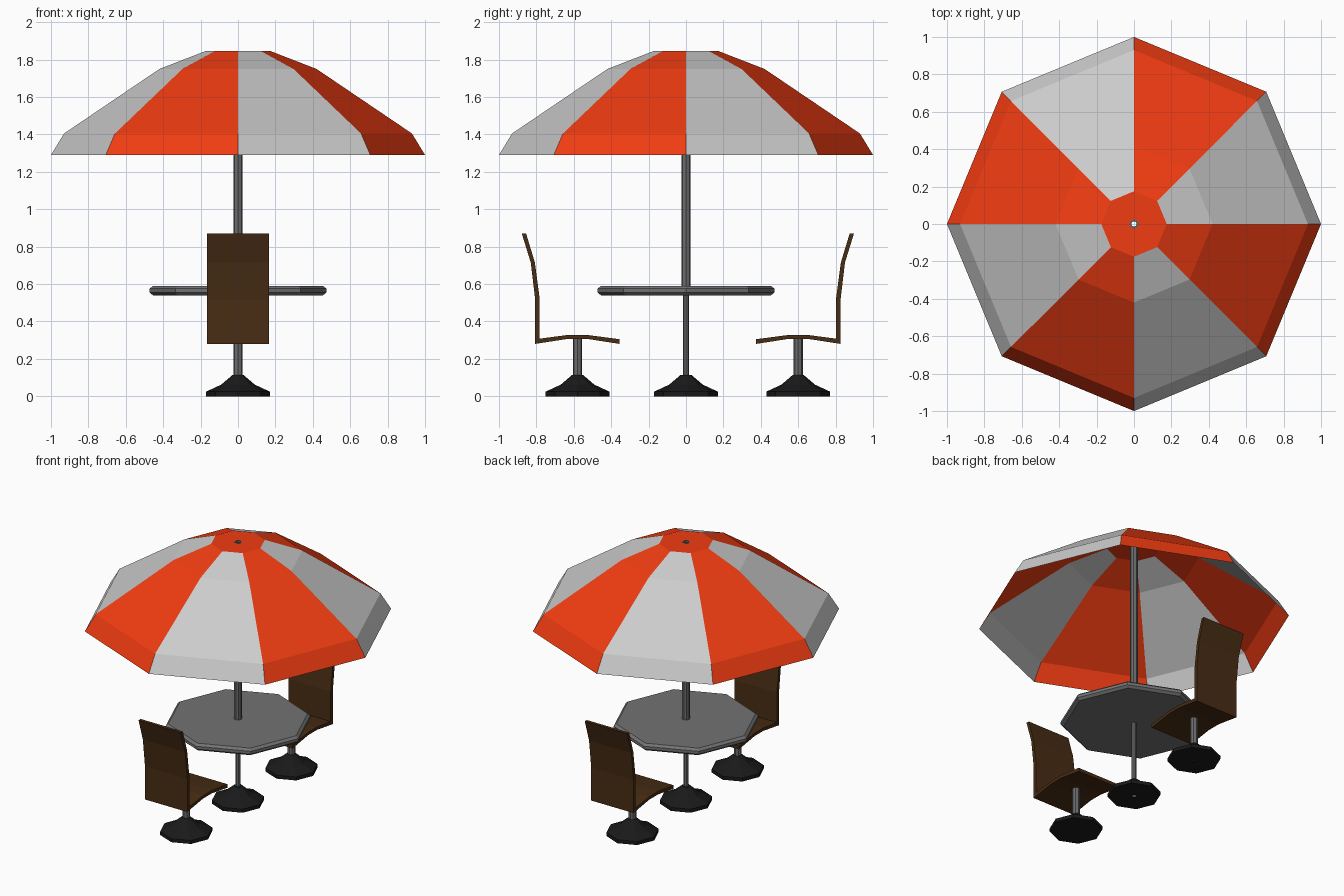
import bpy, bmesh
from math import cos, sin, pi

if "Cube" in bpy.data.objects:
    bpy.data.objects.remove(bpy.data.objects["Cube"])


def material(name, rgb):
    m = bpy.data.materials.new(name)
    m.diffuse_color = (*rgb, 1)
    m.use_nodes = True
    m.node_tree.nodes["Principled BSDF"].inputs["Base Color"].default_value = m.diffuse_color
    return m


ORANGE = material("orange_fabric", (0.88, 0.045, 0.006))
PALE = material("pale_fabric", (0.6, 0.6, 0.6))
TABLE = material("table_grey", (0.17, 0.17, 0.17))
METAL = material("pole_metal", (0.15, 0.15, 0.15))
BLACK = material("black_iron", (0.01, 0.01, 0.01))
WOOD = material("brown_wood", (0.065, 0.026, 0.007))


def finish(bm, name, mats, y=0):
    me = bpy.data.meshes.new(name)
    bm.to_mesh(me)
    bm.free()
    for m in mats:
        me.materials.append(m)
    ob = bpy.data.objects.new(name, me)
    ob.location.y = y
    bpy.context.collection.objects.link(ob)
    return ob


def lathe(name, profile, mats, y=0, sides=8, pick=lambda ring, side: 0):
    """Turn (radius, z) points, listed bottom to top, around z."""
    bm = bmesh.new()
    rings = [[bm.verts.new((r * cos(2 * pi * i / sides), r * sin(2 * pi * i / sides), z))
              for i in range(sides)] for r, z in profile]
    for k in range(len(rings) - 1):
        a, b = rings[k], rings[k + 1]
        for i in range(sides):
            j = (i + 1) % sides
            f = bm.faces.new((a[i], a[j], b[j], b[i]))
            f.material_index = pick(k, i)
    return finish(bm, name, mats, y)


def stand(name, y):
    # weighted octagonal foot with a hollow centre
    lathe(name, [(0.015, 0), (0.17, 0), (0.17, 0.025), (0.09, 0.062),
                 (0.028, 0.115), (0.015, 0.115)], [BLACK], y)


# canopy: alternating panels, orange crown
lathe("canopy", [(1.0, 1.29), (0.93, 1.405), (0.42, 1.75), (0.175, 1.845), (0.02, 1.845)],
      [PALE, ORANGE], pick=lambda k, i: 1 if k == 3 else i % 2)

# centre pole, thicker above the table
lathe("pole", [(0.015, 0.0), (0.015, 0.56), (0.025, 0.56), (0.025, 1.847), (0.016, 1.847)],
      [METAL])
stand("pole_base", 0)

# table top with bevelled rim
lathe("table_top", [(0.015, 0.54), (0.455, 0.54), (0.473, 0.555), (0.473, 0.575),
                    (0.455, 0.59), (0.015, 0.59)], [TABLE])

# chair shell outline as (outward, z): outer side then inner side
OUTER = [(0.298, 0.87), (0.25, 0.715), (0.226, 0.515), (0.226, 0.28),
         (0.05, 0.307), (-0.05, 0.307), (-0.225, 0.28)]
INNER = [(0.275, 0.87), (0.228, 0.715), (0.202, 0.52), (0.202, 0.308),
         (0.05, 0.328), (-0.05, 0.328), (-0.225, 0.305)]


def chair(prefix, y, side):
    bm = bmesh.new()
    w = 0.166
    cols = [[bm.verts.new((x, side * o, z)) for x, (o, z) in
             ((-w, a), (w, a), (w, b), (-w, b))] for a, b in zip(OUTER, INNER)]
    for p, q in zip(cols, cols[1:]):
        for i in range(4):
            j = (i + 1) % 4
            bm.faces.new((p[i], p[j], q[j], q[i]))
    bm.faces.new(cols[0])
    bm.faces.new(cols[-1])
    bmesh.ops.recalc_face_normals(bm, faces=bm.faces)
    finish(bm, prefix + "_seat", [WOOD], y)
    lathe(prefix + "_post", [(0.025, 0.1), (0.025, 0.31)], [METAL], y)
    stand(prefix + "_base", y)


chair("front_chair", -0.58, -1)
chair("back_chair", 0.60, 1)
